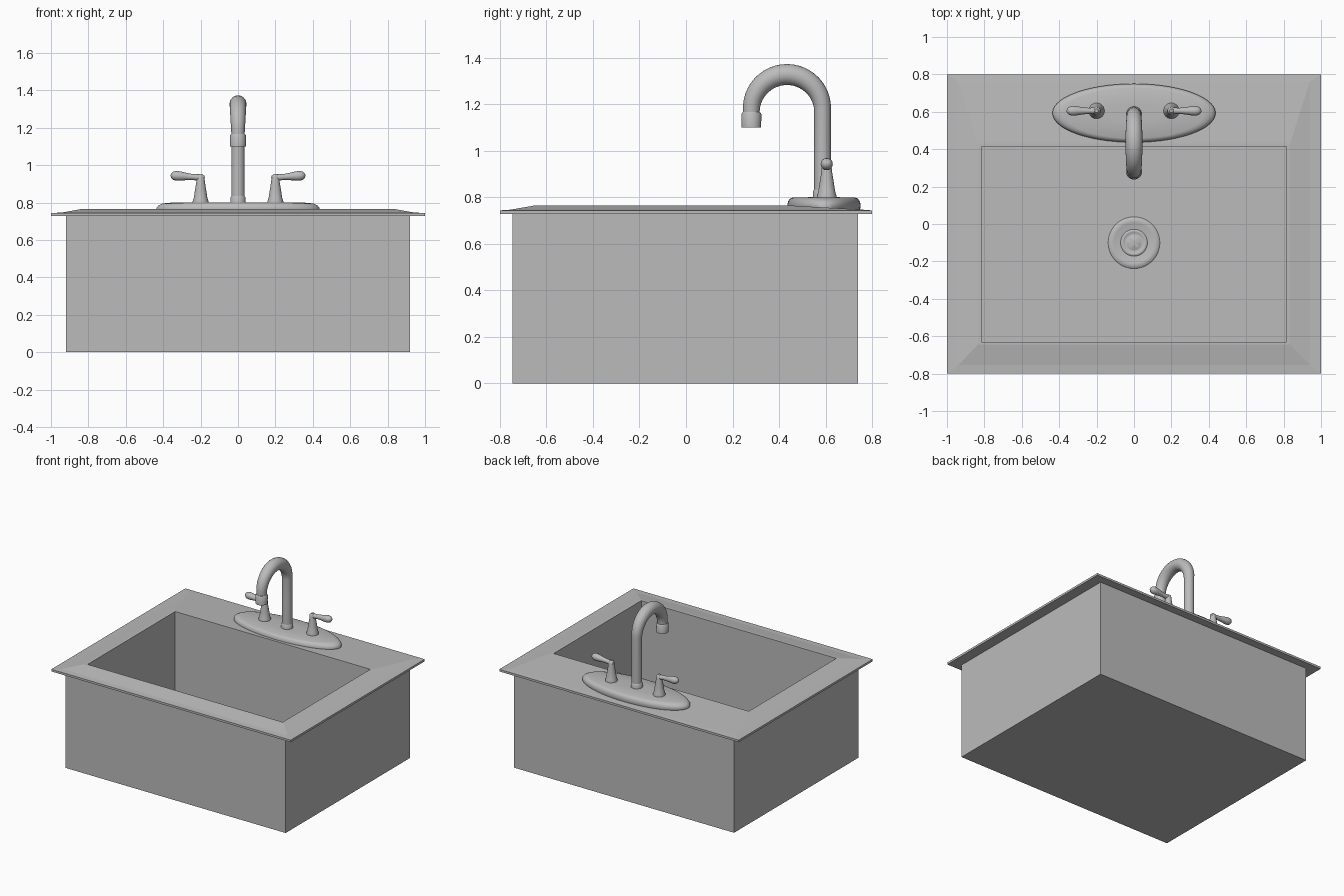
import bpy, bmesh, math
from mathutils import Vector, Matrix

if "Cube" in bpy.data.objects:
    bpy.data.objects.remove(bpy.data.objects["Cube"])

steel = bpy.data.materials.new("brushed_steel_grey")
steel.diffuse_color = (0.5, 0.5, 0.5, 1)
steel.use_nodes = True
steel.node_tree.nodes["Principled BSDF"].inputs["Base Color"].default_value = steel.diffuse_color


def finish(name, bm, smooth=True):
    bmesh.ops.recalc_face_normals(bm, faces=bm.faces)
    me = bpy.data.meshes.new(name)
    bm.to_mesh(me)
    bm.free()
    me.materials.append(steel)
    ob = bpy.data.objects.new(name, me)
    bpy.context.collection.objects.link(ob)
    if smooth:
        bpy.ops.object.select_all(action='DESELECT')
        ob.select_set(True)
        bpy.context.view_layer.objects.active = ob
        bpy.ops.object.shade_smooth_by_angle(angle=math.radians(40))
    return ob


def skin(name, rings, smooth=True):
    """Bridge equal-length rings of points and cap both ends."""
    bm = bmesh.new()
    vs = [[bm.verts.new(p) for p in r] for r in rings]
    n = len(rings[0])
    for a, b in zip(vs, vs[1:]):
        for i in range(n):
            j = (i + 1) % n
            bm.faces.new((a[i], a[j], b[j], b[i]))
    bm.faces.new(vs[0][::-1])
    bm.faces.new(vs[-1])
    return finish(name, bm, smooth)


def lathe(name, profile, centre, sx=1.0, sy=1.0, segs=32):
    cx, cy = centre
    return skin(name, [[(cx + sx * r * math.cos(2 * math.pi * i / segs),
                         cy + sy * r * math.sin(2 * math.pi * i / segs), z)
                        for i in range(segs)] for r, z in profile])


def sweep(name, path, radii, side, segs=24):
    """Tube along a planar path; side is the plane normal."""
    pts, side, rings = [Vector(p) for p in path], Vector(side), []
    for k, p in enumerate(pts):
        t = (pts[min(k + 1, len(pts) - 1)] - pts[max(k - 1, 0)]).normalized()
        u = t.cross(side)
        rings.append([p + radii[k] * (math.cos(2 * math.pi * i / segs) * u +
                                      math.sin(2 * math.pi * i / segs) * side)
                      for i in range(segs)])
    return skin(name, rings)


# sink: outer box, overhanging rim, sloped deck and deep basin
FLOOR = 0.04
levels = [(0.92, -0.745, 0.74, 0.0), (0.92, -0.745, 0.74, 0.728),
          (1.0, -0.8, 0.8, 0.728), (1.0, -0.8, 0.8, 0.744),
          (0.94, -0.755, 0.76, 0.747), (0.835, -0.645, 0.43, 0.766),
          (0.815, -0.63, 0.415, 0.766), (0.815, -0.63, 0.415, FLOOR)]
skin("sink_basin", [[(-x, a, z), (x, a, z), (x, b, z), (-x, b, z)]
                    for x, a, b, z in levels], smooth=False)

# drain flange with recessed strainer
f = FLOOR
lathe("drain", [(0.14, f - 0.002), (0.135, f + 0.004), (0.115, f + 0.008),
                (0.107, f + 0.006), (0.072, f + 0.002), (0.066, f + 0.007),
                (0.058, f + 0.007), (0.052, f + 0.003), (0.038, f + 0.003),
                (0.034, f + 0.006)], (0, -0.1), segs=40)
bm = bmesh.new()
for k in range(2):
    m = (Matrix.Translation((0, -0.1, f + 0.007)) @
         Matrix.Rotation(math.pi / 4 + k * math.pi / 2, 4, 'Z') @
         Matrix.Diagonal((0.066, 0.008, 0.006, 1)))
    bmesh.ops.create_cube(bm, size=1, matrix=m)
finish("drain_cross", bm, smooth=False)

# oval faucet plate
lathe("faucet_plate", [(0.97, 0.742), (1.0, 0.755), (1.0, 0.772), (0.975, 0.785),
                       (0.93, 0.794), (0.86, 0.799), (0.3, 0.801)],
      (0, 0.593), 0.436, 0.157, segs=56)

# gooseneck spout
R, CY, CZ = 0.153, 0.434, 1.175
path = [(0, CY + R, 0.79), (0, CY + R, 1.0)]
radii = [0.036, 0.036]
for k in range(25):
    a = math.pi * k / 24
    path.append((0, CY + R * math.cos(a), CZ + R * math.sin(a)))
    radii.append(0.036 + 0.009 * math.sin(a))
path.append((0, CY - R, 1.14))
radii.append(0.035)
sweep("spout", path, radii, (1, 0, 0))
lathe("spout_collar", [(0.041, 0.79), (0.041, 0.826), (0.036, 0.834)], (0, CY + R))
lathe("spout_nozzle", [(0.033, 1.115), (0.036, 1.1), (0.042, 1.1), (0.043, 1.158),
                       (0.037, 1.167), (0.03, 1.167)], (0, CY - R))

# mirrored tap handles
for s, side in ((-1, "left"), (1, "right")):
    lathe(side + "_handle_post",
          [(0.042, 0.79), (0.042, 0.808), (0.037, 0.822), (0.031, 0.86),
           (0.023, 0.91), (0.021, 0.93), (0.018, 0.945), (0.01, 0.953)],
          (s * 0.2, 0.605), segs=24)
    prof = [(0.178, 0.004), (0.181, 0.012), (0.192, 0.018), (0.215, 0.017),
            (0.245, 0.016), (0.28, 0.020), (0.31, 0.025), (0.33, 0.026),
            (0.346, 0.022), (0.356, 0.013), (0.36, 0.004)]
    sweep(side + "_handle_lever",
          [(s * x, 0.605, 0.932 + 0.075 * (x - 0.18)) for x, r in prof],
          [r for x, r in prof], (0, 1, 0), segs=20)
